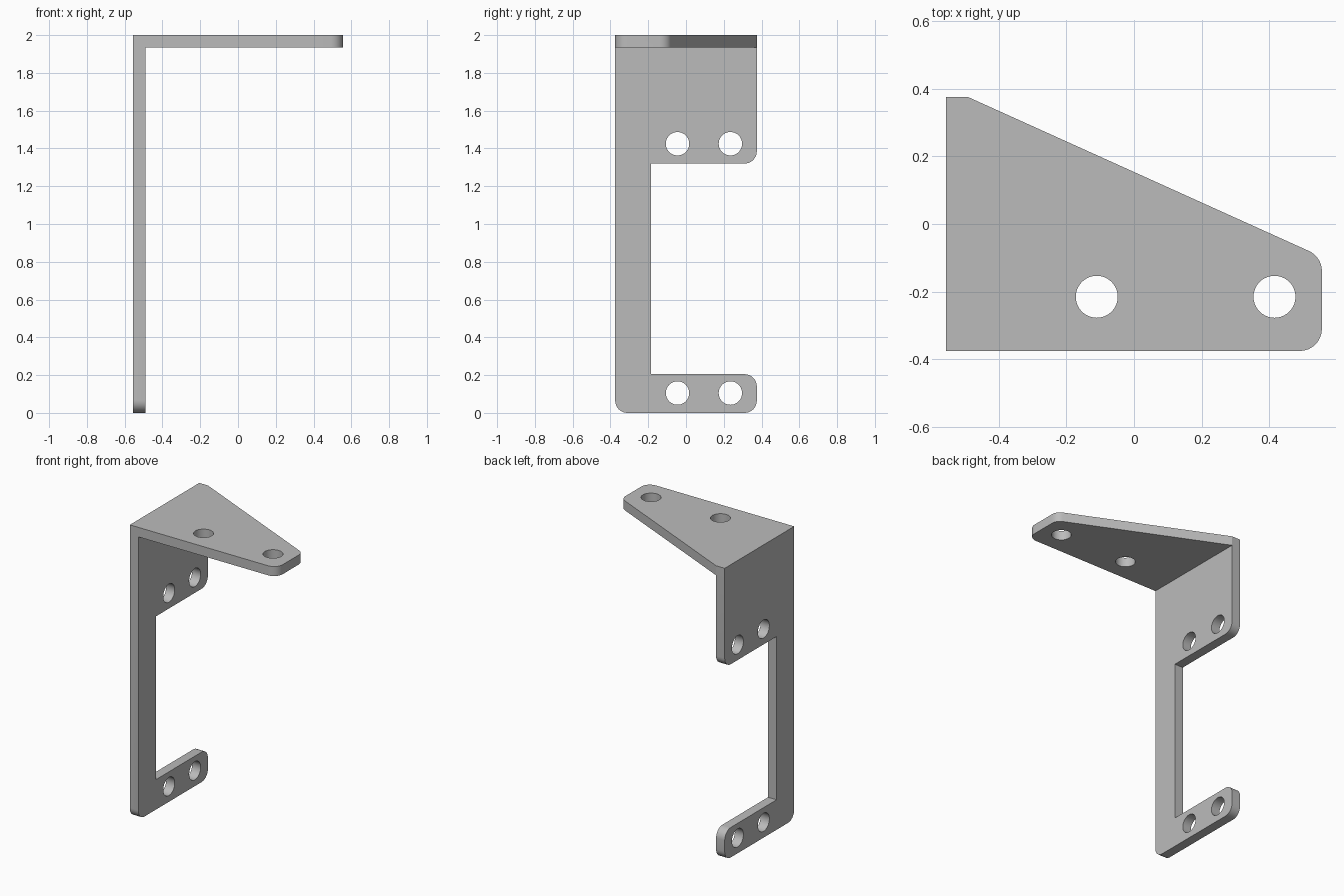
import bpy, bmesh, math
from mathutils import Vector

if "Cube" in bpy.data.objects:
    bpy.data.objects.remove(bpy.data.objects["Cube"], do_unlink=True)

R = 0.065        # corner radius
HOLE = 0.062     # screw hole radius
LEFT, RIGHT, T = -0.555, 0.555, 0.065
HALF = 0.375     # half depth

steel = bpy.data.materials.new("grey_steel")
steel.use_nodes = True
GREY = (0.5, 0.5, 0.5, 1)
steel.diffuse_color = GREY
steel.node_tree.nodes["Principled BSDF"].inputs["Base Color"].default_value = GREY


def outline(corners, steps=8):
    """Corner list (a, b, rounded) -> points with tangent fillets."""
    pts = []
    n = len(corners)
    for i, (a, b, rounded) in enumerate(corners):
        p = Vector((a, b))
        if not rounded:
            pts.append(p)
            continue
        u = (Vector(corners[i - 1][:2]) - p).normalized()
        v = (Vector(corners[(i + 1) % n][:2]) - p).normalized()
        half = u.angle(v) / 2
        centre = p + (u + v).normalized() * R / math.sin(half)
        d0 = p + u * R / math.tan(half) - centre
        d1 = p + v * R / math.tan(half) - centre
        for k in range(steps + 1):
            t = k / steps
            total = d0.angle(d1)
            w = (d0 * math.sin((1 - t) * total) + d1 * math.sin(t * total)) / math.sin(total)
            pts.append(centre + w)
    return pts


def circle(a, b, n=40):
    return [Vector((a + HOLE * math.cos(2 * math.pi * k / n),
                    b + HOLE * math.sin(2 * math.pi * k / n))) for k in range(n)]


def prism(name, pts, axis, lo, hi):
    """Extrude a 2D outline along the given axis."""
    def place(p, h):
        c = [p.x, p.y]
        c.insert(axis, h)
        return c
    bm = bmesh.new()
    face = bm.faces.new([bm.verts.new(place(p, lo)) for p in pts])
    out = bmesh.ops.extrude_face_region(bm, geom=[face])
    shift = Vector((0, 0, 0))
    shift[axis] = hi - lo
    bmesh.ops.translate(bm, vec=shift,
                        verts=[g for g in out["geom"] if isinstance(g, bmesh.types.BMVert)])
    bmesh.ops.recalc_face_normals(bm, faces=bm.faces)
    mesh = bpy.data.meshes.new(name)
    bm.to_mesh(mesh)
    bm.free()
    mesh.materials.append(steel)
    ob = bpy.data.objects.new(name, mesh)
    bpy.context.collection.objects.link(ob)
    return ob


def trim(ob, cutter, operation):
    """Apply a boolean and discard the helper."""
    cutter.hide_render = True
    mod = ob.modifiers.new("trim", "BOOLEAN")
    mod.object, mod.operation, mod.solver = cutter, operation, "EXACT"
    bpy.context.view_layer.objects.active = ob
    bpy.ops.object.modifier_apply(modifier=mod.name)
    bpy.data.objects.remove(cutter, do_unlink=True)


# Bent sheet: L profile run along the depth
bend = [(LEFT, 0), (LEFT + T, 0), (LEFT + T, 2 - T), (RIGHT, 2 - T), (RIGHT, 2), (LEFT, 2)]
bracket = prism("mounting_bracket", [Vector(p) for p in bend], 1, -0.5, 0.5)

# Upright outline in y, z: two tabs joined by a narrow strip
upright = [(-HALF, 0, True), (HALF, 0, True), (HALF, 0.205, True), (-0.185, 0.205, False),
           (-0.185, 1.32, False), (HALF, 1.32, True), (HALF, 2.2, False), (-HALF, 2.2, False)]
trim(bracket, prism("upright_outline", outline(upright), 0, -1, 1), "INTERSECT")

# Top flange outline in x, y: tapers towards its free end
flange = [(-0.8, -HALF, False), (RIGHT, -HALF, True), (RIGHT, -0.097, True),
          (LEFT + T, HALF, False), (-0.8, HALF, False)]
trim(bracket, prism("flange_outline", outline(flange), 2, -0.5, 2.5), "INTERSECT")

# Screw holes in both tabs and in the flange
for z in (0.105, 1.425):
    for y in (-0.045, 0.235):
        trim(bracket, prism("tab_hole", circle(y, z), 0, -0.7, -0.3), "DIFFERENCE")
for x in (-0.11, 0.415):
    trim(bracket, prism("flange_hole", circle(x, -0.215), 2, 1.8, 2.2), "DIFFERENCE")

# Smooth the fillets and holes, keep the sheet edges crisp
bracket.select_set(True)
bpy.context.view_layer.objects.active = bracket
bpy.ops.object.shade_smooth_by_angle(angle=math.radians(20))
